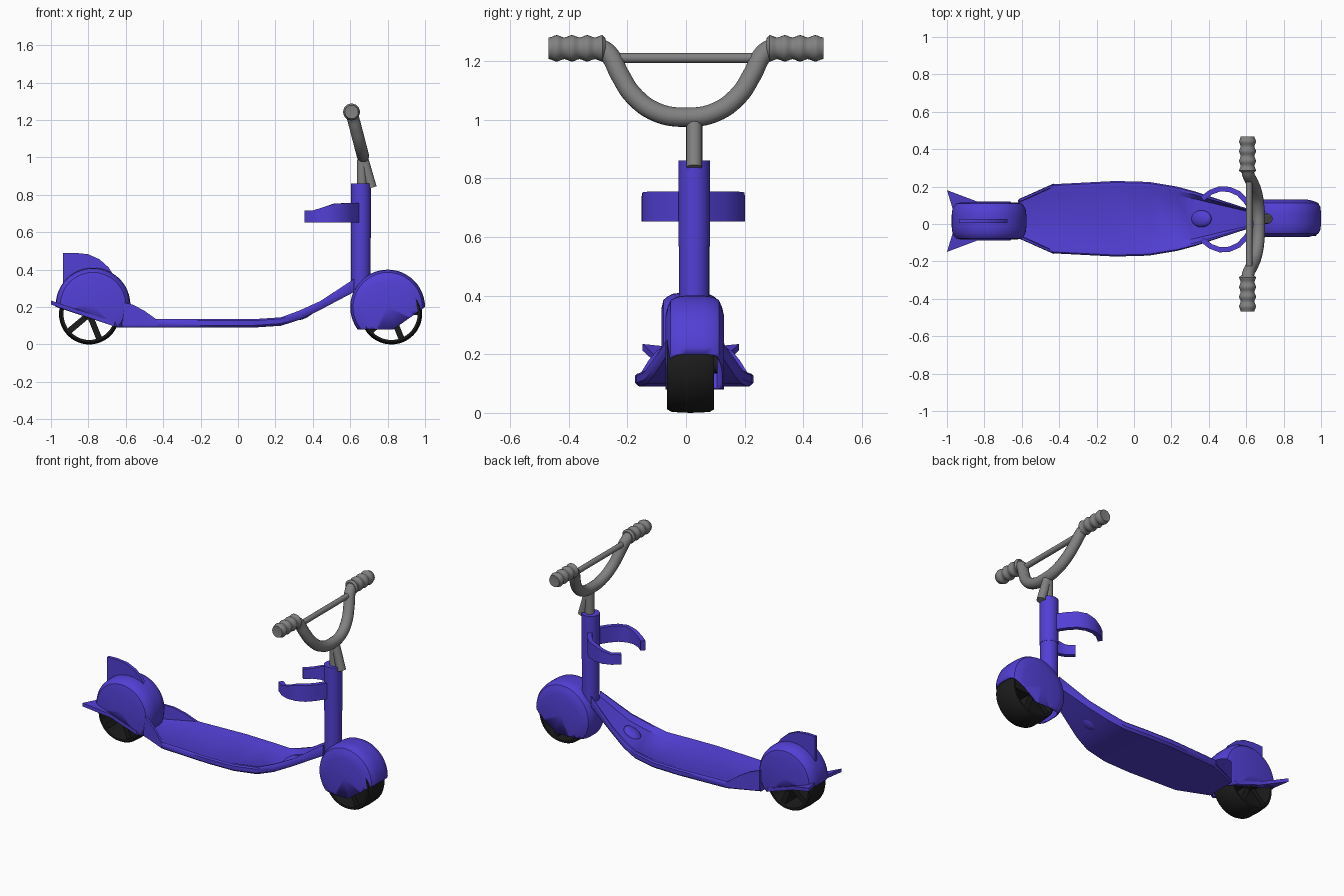
import bpy, bmesh, math
from mathutils import Vector

if "Cube" in bpy.data.objects:
    bpy.data.objects.remove(bpy.data.objects["Cube"])

YC = 0.028  # centre line of the body


def material(name, rgb):
    m = bpy.data.materials.new(name)
    m.diffuse_color = (*rgb, 1)
    m.use_nodes = True
    m.node_tree.nodes["Principled BSDF"].inputs["Base Color"].default_value = m.diffuse_color
    return m


BLUE = material("violet_blue", (0.085, 0.05, 0.66))
GREY = material("metal_grey", (0.22, 0.22, 0.22))
BLACK = material("tyre_black", (0.012, 0.012, 0.012))


def finish(name, bm, mat, angle=35):
    bmesh.ops.remove_doubles(bm, verts=bm.verts, dist=1e-5)
    bmesh.ops.recalc_face_normals(bm, faces=bm.faces)
    me = bpy.data.meshes.new(name)
    bm.to_mesh(me)
    bm.free()
    for p in me.polygons:
        p.use_smooth = True
    me.set_sharp_from_angle(angle=math.radians(angle))
    me.materials.append(mat)
    ob = bpy.data.objects.new(name, me)
    bpy.context.collection.objects.link(ob)
    return ob


def lathe_bm(profile, centre, n=48, closed=False):
    """Turn (radius, offset along y) points about the y axis."""
    bm = bmesh.new()
    cx, cy, cz = centre
    rings = [[bm.verts.new((cx + r * math.cos(2 * math.pi * i / n), cy + y,
                            cz + r * math.sin(2 * math.pi * i / n)))
              for i in range(n)] if r > 0 else [bm.verts.new((cx, cy + y, cz))]
             for r, y in profile]
    pairs = list(zip(rings, rings[1:]))
    if closed:
        pairs.append((rings[-1], rings[0]))
    for a, b in pairs:
        for i in range(n):
            j = (i + 1) % n
            if len(a) == 1:
                bm.faces.new((a[0], b[i], b[j]))
            elif len(b) == 1:
                bm.faces.new((a[i], b[0], a[j]))
            else:
                bm.faces.new((a[i], a[j], b[j], b[i]))
    return bm


def loft_bm(sections):
    """Skin equal closed sections and cap both ends."""
    bm = bmesh.new()
    rings = [[bm.verts.new(p) for p in s] for s in sections]
    for a, b in zip(rings, rings[1:]):
        for i in range(len(a)):
            j = (i + 1) % len(a)
            bm.faces.new((a[i], a[j], b[j], b[i]))
    bm.faces.new(rings[0])
    bm.faces.new(rings[-1])
    return bm


def tube(name, points, radius, mat, smooth=False):
    cu = bpy.data.curves.new(name, 'CURVE')
    cu.dimensions = '3D'
    cu.bevel_depth = radius
    cu.bevel_resolution = 6
    cu.use_fill_caps = True
    cu.resolution_u = 8
    sp = cu.splines.new('BEZIER' if smooth else 'POLY')
    if smooth:
        sp.bezier_points.add(len(points) - 1)
        for bp, p in zip(sp.bezier_points, points):
            bp.co = p
            bp.handle_left_type = bp.handle_right_type = 'AUTO'
    else:
        sp.points.add(len(points) - 1)
        for q, p in zip(sp.points, points):
            q.co = (*p, 1)
            sp.use_smooth = True
    cu.materials.append(mat)
    ob = bpy.data.objects.new(name, cu)
    bpy.context.collection.objects.link(ob)
    return ob


# Wheels: thin rim, five spokes, hub
def wheel(name, x, r):
    c = (x, 0.016, r)
    w = 0.08
    finish(name + "_rim", lathe_bm([(r - .024, -w), (r - .012, -w), (r - .003, -w * .8), (r, 0),
                                    (r - .003, w * .8), (r - .012, w), (r - .024, w)],
                                   c, closed=True), BLACK)
    finish(name + "_hub", lathe_bm([(0, -.085), (.03, -.085), (.03, .092), (0, .092)], c, 20), BLACK)
    for k in range(5):
        a = math.radians(292 + 72 * k)
        d, s = Vector((math.cos(a), 0, math.sin(a))), Vector((-math.sin(a), 0, math.cos(a)))
        o, y = Vector(c), Vector((0, .06, 0))
        secs = [[o + d * t + s * (.016 * i) + y * j
                 for i, j in ((-1, -1), (1, -1), (1, 1), (-1, 1))] for t in (.01, r - .015)]
        finish(f"{name}_spoke_{k}", loft_bm(secs), BLACK)


wheel("front_wheel", 0.82, 0.165)
wheel("rear_wheel", -0.795, 0.162)


# Fenders: rounded hollow drums cut open at the bottom
def fender(name, centre, flat_r, cuts):
    half = [(0, .1), (flat_r, .1), (flat_r + .03, .093), (.185, .082), (.196, .062), (.2, .03)]
    bm = lathe_bm([(r, -y) for r, y in half] + half[::-1], centre)
    bmesh.ops.recalc_face_normals(bm, faces=bm.faces)
    for co, no in cuts:
        bmesh.ops.bisect_plane(bm, geom=bm.verts[:] + bm.edges[:] + bm.faces[:],
                               plane_co=co, plane_no=no, clear_inner=True)
    m = finish(name, bm, BLUE, 30).modifiers.new("shell", 'SOLIDIFY')
    m.thickness = 0.008
    m.offset = -1


fender("front_fender", (0.8, 0.03, 0.2), 0.13,
       [((0, 0, .08), (0, 0, 1)), ((1, 0, .2), (-.12, 0, .17))])
fender("rear_fender", (-0.775, 0.016, 0.21), 0.145,
       [((0, 0, .09), (0, 0, 1)), ((-1, 0, .21), (.12, 0, .36))])

# Upright fin on the rear fender
outline = [(-.935, .30), (-.935, .488), (-.87, .49), (-.80, .482), (-.74, .455),
           (-.69, .41), (-.66, .36)]
finish("top_fin", loft_bm([[(x, y, z) for x, z in outline] for y in (.006, .026)]), BLUE)

# Flared side fins at the tail
for s, side in ((1, "left"), (-1, "right")):
    plan = [(-.64, .085), (-.66, .103), (-.84, .105), (-1, .165), (-.968, .06), (-.94, .06)]
    secs = [[(x, .016 + s * y, .213 - (x + 1) * .34 + h) for x, y in plan] for h in (0, .022)]
    finish("tail_fin_" + side, loft_bm(secs), BLUE)

# Deck: dished board with a raised rim, sweeping up to the stem
deck = [(-.62, .10, .09, .135, .008), (-.43, .185, .09, .135, .008), (-.1, .202, .09, .135, .008),
        (.08, .197, .09, .135, .012), (.23, .172, .10, .145, .018), (.33, .145, .132, .182, .03),
        (.44, .108, .185, .232, .035), (.62, .05, .28, .35, .03)]
secs = []
for x, w, zb, zr, dish in deck:
    shape = [(-w * .93, zb), (w * .93, zb), (w, zb + .012), (w, zr - .008), (w * .96, zr),
             (w * .88, zr), (w * .72, zr - dish)]
    shape += [(-y, z) for y, z in shape[:1:-1]]
    secs.append([(x, YC + y, z) for y, z in shape])
finish("deck", loft_bm(secs), BLUE, 40)

# Raised curbs where the deck meets the rear fender
for s, side in ((1, "left"), (-1, "right")):
    secs = []
    for x, y, top in ((-.615, .104, .225), (-.56, .128, .212), (-.5, .155, .18), (-.43, .186, .13)):
        secs.append([(x, YC + s * (y + d), z) for d, z in
                     ((-.018, .1), (.002, .1), (.0, top), (-.014, top))])
    finish("deck_curb_" + side, loft_bm(secs), BLUE)

# Small bump on the deck neck
bm = bmesh.new()
bmesh.ops.create_uvsphere(bm, u_segments=20, v_segments=10, radius=1)
for v in bm.verts:
    v.co = (v.co.x * .055 + .36, v.co.y * .045 + YC, v.co.z * .025 + .165 + v.co.x * .025)
finish("deck_bump", bm, BLUE)

# Stem in two sleeves
tube("lower_stem", [(.657, YC, .29), (.657, YC, .568)], .052, BLUE)
tube("upper_stem", [(.657, YC, .568), (.657, YC, .86)], .054, BLUE)

# Claw arms behind the stem
path = [(.64, .035), (.60, .095), (.56, .138), (.51, .16), (.46, .163), (.41, .145), (.365, .11)]
tops = [.755, .755, .755, .752, .735, .717, .715]
for s, side in ((1, "left"), (-1, "right")):
    secs = []
    for i, ((x, y), top) in enumerate(zip(path, tops)):
        a, b = Vector(path[max(i - 1, 0)]), Vector(path[min(i + 1, len(path) - 1)])
        t = (b - a).normalized() * .014
        nx, ny = t.y, -t.x
        secs.append([(x + nx * k, .025 + s * (y + ny * k), z)
                     for k, z in ((-1, .652), (1, .652), (1, top), (-1, top))])
    finish("claw_" + side, loft_bm(secs), BLUE, 40)

# Steering post, clamp rod and handlebar
tube("steering_post", [(.663, YC, .84), (.663, YC, .99)], .028, GREY)
tube("clamp_rod", [(.668, YC, 1.0), (.715, YC, .838)], .027, GREY)


def tilt(y, z):
    return (.67 - (z - 1.0) * .26, y, z)


arc = [(.30, 1.247), (.265, 1.225), (.225, 1.152), (.18, 1.083), (.10, 1.025)]
tube("handlebar", [tilt(-y, z) for y, z in arc] + [tilt(0, 1.008)] +
     [tilt(y, z) for y, z in arc[::-1]], .033, GREY, smooth=True)
tube("crossbar", [tilt(-.25, 1.21), tilt(.25, 1.21)], .017, GREY)

# Wavy grips
for s, side in ((1, "left"), (-1, "right")):
    prof = [(0, s * .275), (.034, s * .275)]
    prof += [(.041 + .004 * math.cos(i * math.pi / 4), s * (.285 + .182 * i / 28)) for i in range(29)]
    prof += [(.036, s * .469), (0, s * .465)]
    finish("grip_" + side, lathe_bm(prof, (.607, 0, 1.243), 24), GREY)
